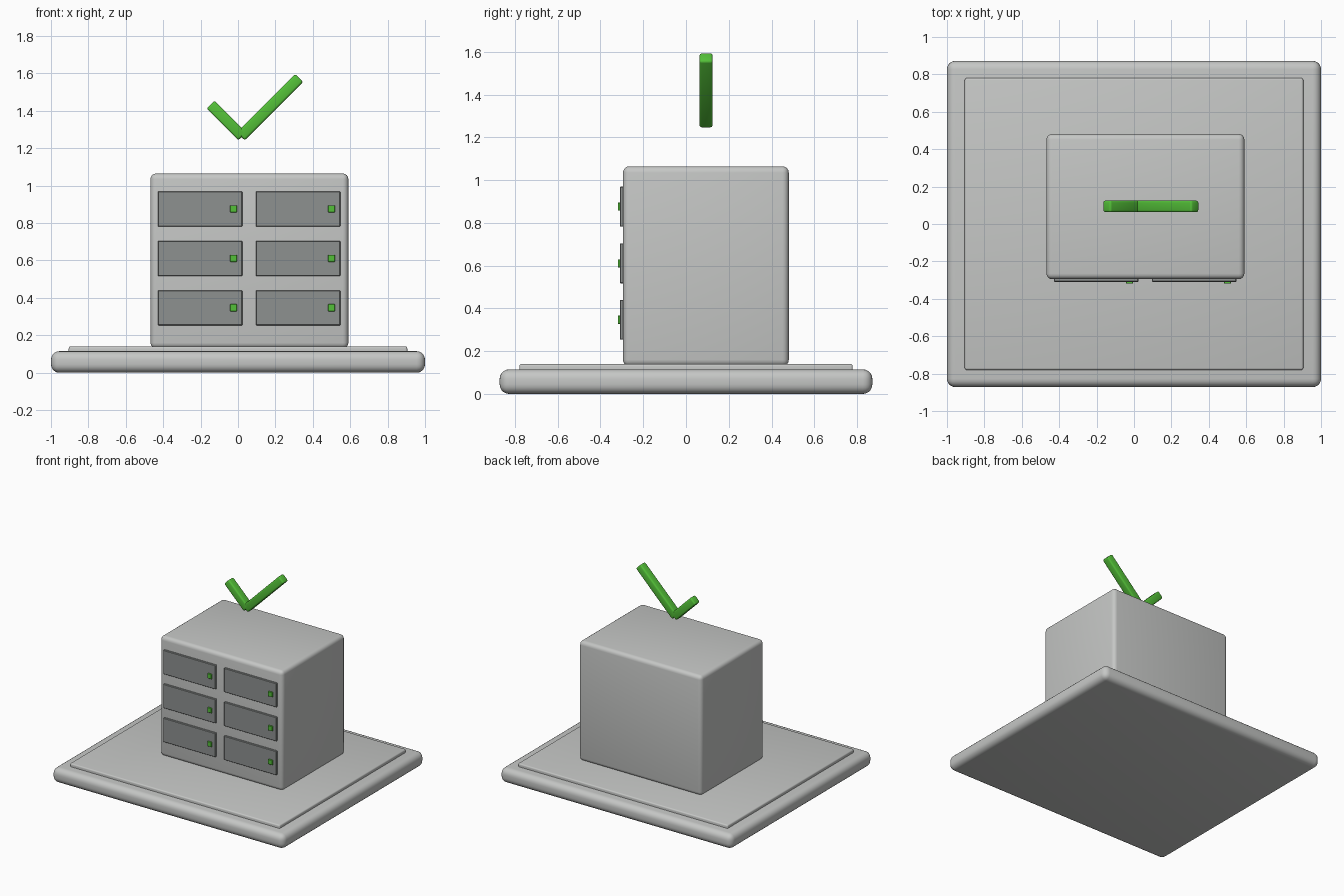
import bpy
import math

if "Cube" in bpy.data.objects:
    bpy.data.objects.remove(bpy.data.objects["Cube"])


def material(name, rgb):
    m = bpy.data.materials.new(name)
    m.diffuse_color = (*rgb, 1.0)
    m.use_nodes = True
    m.node_tree.nodes["Principled BSDF"].inputs["Base Color"].default_value = m.diffuse_color
    return m


body_grey = material("light_grey", (0.56, 0.57, 0.56))
panel_grey = material("dark_grey", (0.27, 0.285, 0.28))
green = material("green", (0.088, 0.53, 0.04))


def box(name, lo, hi, mat, bevel=0.0, segments=3, turn=0.0):
    """Bevelled box between two corners, optionally turned about y."""
    centre = [(a + b) / 2 for a, b in zip(lo, hi)]
    size = [b - a for a, b in zip(lo, hi)]
    bpy.ops.mesh.primitive_cube_add(size=1, location=centre)
    ob = bpy.context.object
    ob.name = name
    ob.scale = size
    bpy.ops.object.transform_apply(location=False, rotation=False, scale=True)
    ob.rotation_euler.y = turn
    ob.data.materials.append(mat)
    if bevel:
        mod = ob.modifiers.new("bevel", 'BEVEL')
        mod.width = bevel
        mod.segments = segments
        bpy.ops.object.modifier_apply(modifier=mod.name)
        bpy.ops.object.shade_smooth_by_angle(angle=math.radians(35))
    return ob


# Stepped base
box("base_slab", (-1, -0.872, 0), (1, 0.872, 0.115), body_grey, 0.045, 5)
box("base_plate", (-0.905, -0.78, 0.09), (0.905, 0.78, 0.14), body_grey, 0.01)

# Cabinet
box("cabinet", (-0.468, -0.295, 0.13), (0.59, 0.481, 1.065), body_grey, 0.03, 4)

# Drawer panels with indicator lights, two columns by three rows
for col, x in enumerate((-0.203, 0.321)):
    for row, z in enumerate((0.347, 0.611, 0.876)):
        box(f"panel_{col}_{row}", (x - 0.226, -0.309, z - 0.0935),
            (x + 0.226, -0.28, z + 0.0935), panel_grey, 0.003, 1)
        box(f"indicator_{col}_{row}", (x + 0.161, -0.319, z - 0.019),
            (x + 0.197, -0.3, z + 0.019), green, 0.002, 1)


# Floating tick: two bars turned 45 degrees
def bar(name, x, z, length, turn):
    box(name, (x - length / 2, 0.063, z - 0.03), (x + length / 2, 0.125, z + 0.03),
        green, 0.011, 3, turn)


bar("tick_short_arm", -0.062, 1.349, 0.24, math.radians(45))
bar("tick_long_arm", 0.171, 1.42, 0.442, math.radians(-45))
